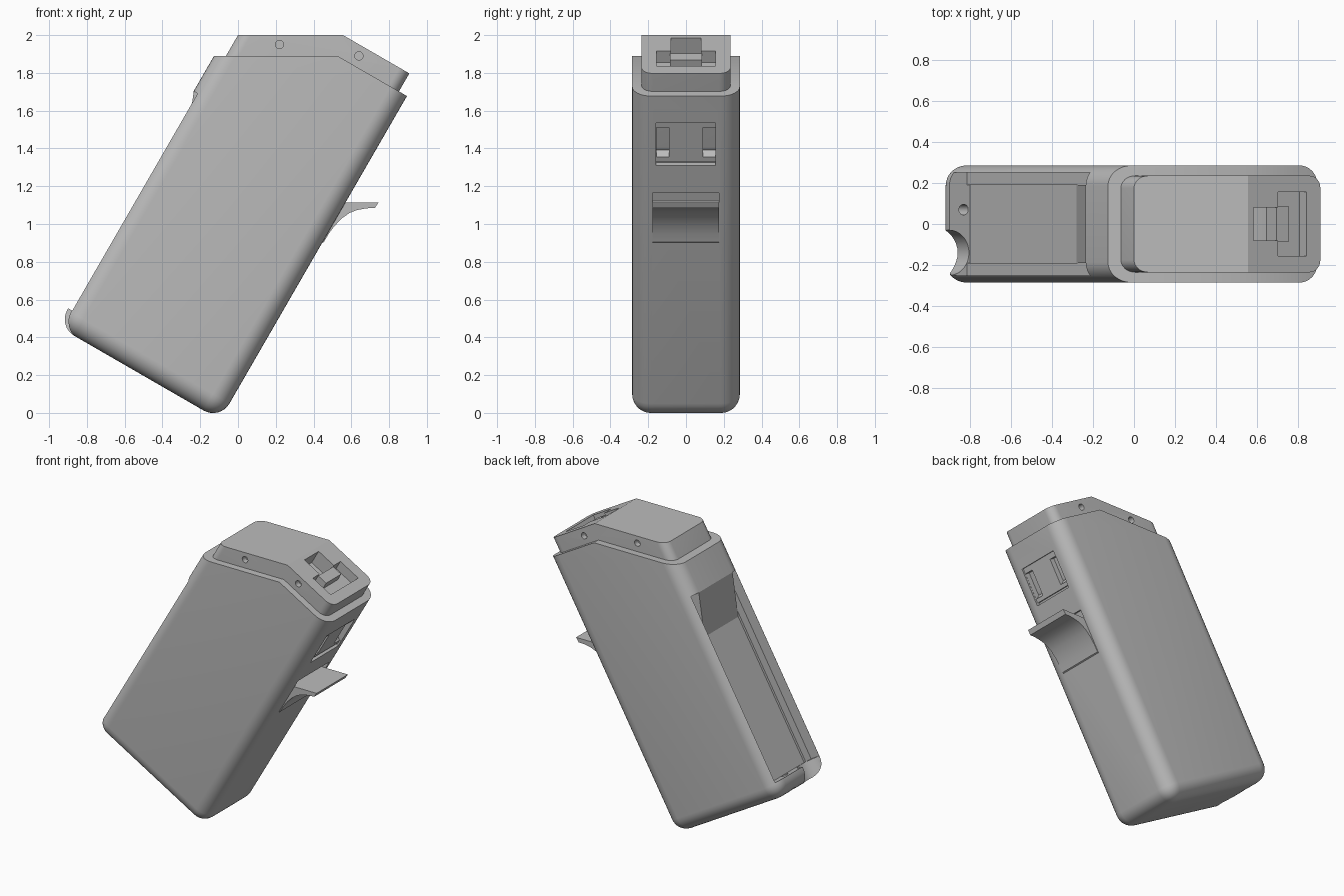
import bpy, bmesh, math
from mathutils import Matrix, Vector

if "Cube" in bpy.data.objects:
    bpy.data.objects.remove(bpy.data.objects["Cube"])

# The case leans 30 degrees: local x = depth, y = width, z = along the case
LEAN = Matrix.Rotation(math.radians(30), 4, 'Y')
AXIS = LEAN @ Vector((0, 0, 1))
UP = Vector((0, 0, 1))

grey = bpy.data.materials.new("plain_grey")
grey.use_nodes = True
COLOUR = (0.5, 0.5, 0.5, 1)
grey.diffuse_color = COLOUR
grey.node_tree.nodes["Principled BSDF"].inputs["Base Color"].default_value = COLOUR


def finish(name, bm):
    bmesh.ops.recalc_face_normals(bm, faces=bm.faces)
    mesh = bpy.data.meshes.new(name)
    bm.to_mesh(mesh)
    bm.free()
    mesh.materials.append(grey)
    obj = bpy.data.objects.new(name, mesh)
    bpy.context.collection.objects.link(obj)
    return obj


def block(name, xs, ys, zs, radius=0, cuts=()):
    """Leaning box, optionally rounded and trimmed by (normal, distance) planes."""
    bm = bmesh.new()
    bmesh.ops.create_cube(bm, size=1)
    for v in bm.verts:
        v.co = [(a + b) / 2 + c * (b - a) for (a, b), c in zip((xs, ys, zs), v.co)]
    if radius:
        bmesh.ops.bevel(bm, geom=bm.edges[:], offset=radius, segments=8,
                        profile=0.5, affect='EDGES')
    bm.transform(LEAN)
    for normal, dist in cuts:
        bmesh.ops.bisect_plane(bm, geom=bm.verts[:] + bm.edges[:] + bm.faces[:],
                               plane_co=normal * dist, plane_no=normal, clear_outer=True)
        bmesh.ops.holes_fill(bm, edges=[e for e in bm.edges if e.is_boundary])
    return finish(name, bm)


def rod(name, radius, depth, matrix):
    bm = bmesh.new()
    bmesh.ops.create_cone(bm, cap_ends=True, segments=32, radius1=radius,
                          radius2=radius, depth=depth, matrix=matrix)
    return finish(name, bm)


def extrude_profile(name, points, y0, y1, lean=False):
    """Extrude an x-z outline across the width."""
    bm = bmesh.new()
    face = bm.faces.new([bm.verts.new((x, y0, z)) for x, z in points])
    out = bmesh.ops.extrude_face_region(bm, geom=[face])["geom"]
    bmesh.ops.translate(bm, vec=(0, y1 - y0, 0),
                        verts=[g for g in out if isinstance(g, bmesh.types.BMVert)])
    if lean:
        bm.transform(LEAN)
    return finish(name, bm)


def carve(target, cutters):
    bpy.context.view_layer.objects.active = target
    for cutter in cutters:
        cutter.hide_render = True
        mod = target.modifiers.new("cut", 'BOOLEAN')
        mod.operation = 'DIFFERENCE'
        mod.solver = 'EXACT'
        mod.object = cutter
        bpy.ops.object.modifier_apply(modifier=mod.name)
        bpy.data.objects.remove(cutter)


ACROSS = Matrix.Rotation(math.radians(90), 4, 'X')
BACK, FRONT = -1.055, -0.064      # depth of the two narrow faces
FLOOR = -0.94                     # floor of the long rear channel

# Main case, with its stepped top
case = block("case", (BACK, FRONT), (-0.285, 0.285), (-0.08, 2.4), 0.1,
             [(UP, 1.89), (AXIS, 1.9)])
carve(case, [
    block("channel_cut", (BACK - 0.1, FLOOR), (-0.25, 0.25), (0.03, 1.357)),
    rod("thumb_notch", 0.11, 0.5, LEAN @ Matrix.Translation((BACK, -0.14, 0))),
    rod("cord_hole", 0.026, 0.3, LEAN @ Matrix.Translation((-0.975, 0.07, -0.1))),
    block("latch_recess", (FRONT - 0.012, 0.1), (-0.158, 0.155), (1.476, 1.736)),
    block("latch_groove", (FRONT - 0.03, 0.1), (-0.158, 0.155), (1.476, 1.493)),
    block("lever_recess", (FRONT - 0.03, 0.1), (-0.178, 0.175), (1.24, 1.308)),
])
for side in (-1, 1):
    carve(case, [
        extrude_profile("latch_slot",
                        [(FRONT + 0.05, 1.52), (FRONT - 0.02, 1.52),
                         (FRONT - 0.08, 1.56), (FRONT - 0.08, 1.70),
                         (FRONT + 0.05, 1.70)],
                        side * 0.09, side * 0.157, lean=True),
    ])

# Channel rails and the ramp closing its upper end
for side, label in ((-1, "front"), (1, "back")):
    block(label + "_channel_rail", (FLOOR - 0.015, FLOOR + 0.01),
          sorted((side * 0.19, side * 0.255)), (0.02, 1.36))
extrude_profile("channel_ramp",
                [(BACK, 1.36), (FLOOR, 1.07), (FLOOR + 0.01, 1.07), (FLOOR + 0.01, 1.36)],
                -0.19, 0.19, lean=True)

# Narrower cap rising from the case
cap = block("cap", (-1.0, -0.113), (-0.235, 0.235), (1.5, 2.5), 0.06,
            [(UP, 2.0), (AXIS, 2.01)])
carve(cap, [
    block("contact_pocket", (-0.352, -0.19), (-0.155, 0.155), (1.94, 2.2)),
    block("square_pocket", (-0.49, -0.34), (-0.08, 0.08), (1.90, 2.2)),
    *[rod("pin_hole", 0.022, 0.08, Matrix.Translation((x, y, z)) @ ACROSS)
      for x, z in ((0.22, 1.95), (0.64, 1.89)) for y in (-0.235, 0.235)],
])
block("contact_ridge", (-0.352, -0.28), (-0.085, 0.085), (1.89, 1.995))

# Flared finger lever on the sloping face
extrude_profile("finger_lever",
                [(0.52, 1.115), (0.745, 1.115), (0.725, 1.085), (0.68, 1.083),
                 (0.63, 1.074), (0.59, 1.058), (0.55, 1.03), (0.51, 0.988),
                 (0.48, 0.948), (0.455, 0.905), (0.40, 0.88)],
                -0.178, 0.175)

# Smooth the rounded edges, keep the machined edges sharp
bpy.ops.object.select_all(action='DESELECT')
for obj in bpy.context.scene.objects:
    if obj.type == 'MESH' and grey.name in obj.data.materials:
        obj.select_set(True)
        bpy.context.view_layer.objects.active = obj
bpy.ops.object.shade_smooth_by_angle(angle=math.radians(30))
